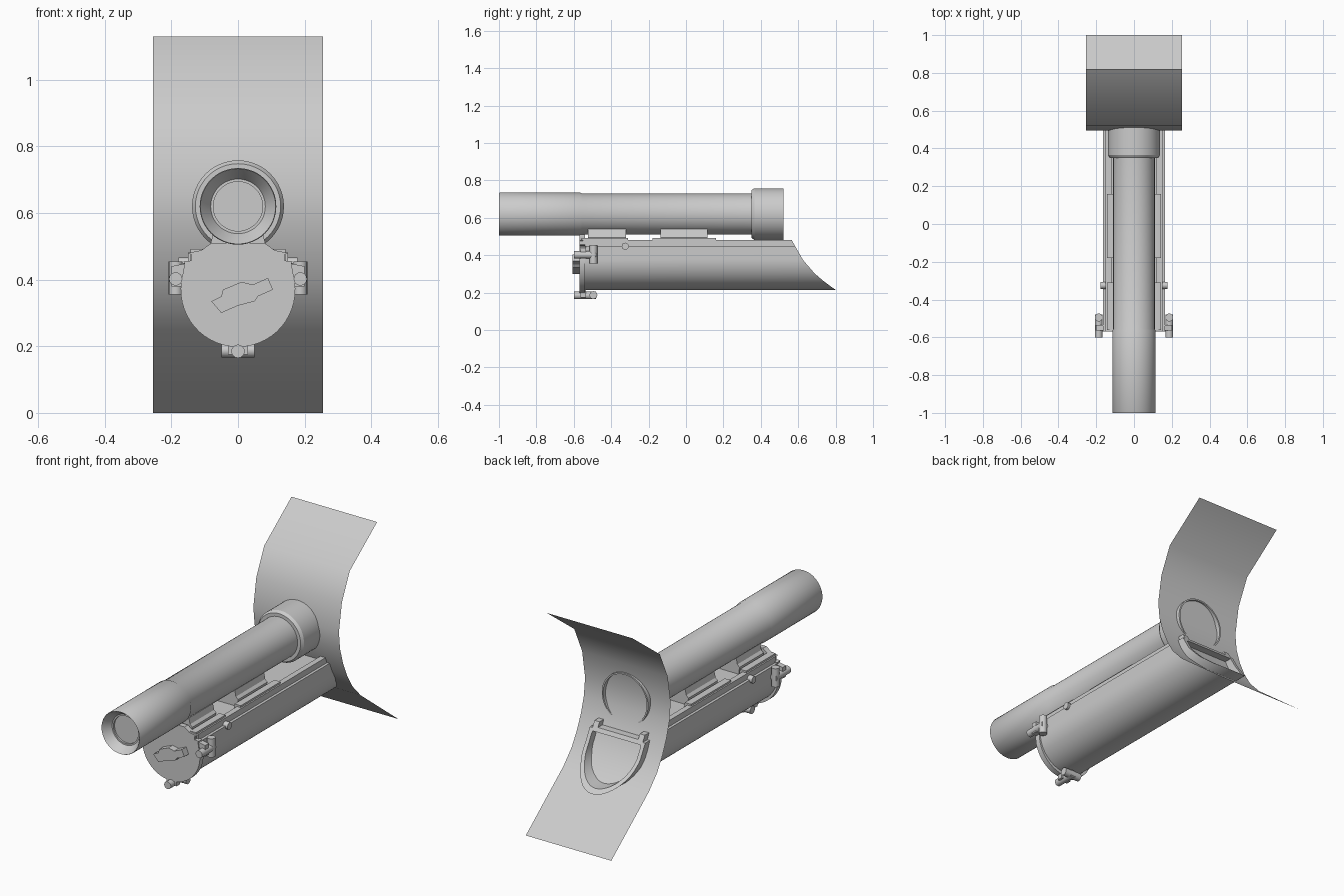
import bpy, bmesh, math
from mathutils import Vector

if "Cube" in bpy.data.objects:
    bpy.data.objects.remove(bpy.data.objects["Cube"])

grey = bpy.data.materials.new("matte_grey")
grey.diffuse_color = (0.6, 0.6, 0.6, 1)
grey.use_nodes = True
grey.node_tree.nodes["Principled BSDF"].inputs["Base Color"].default_value = grey.diffuse_color


def finish(name, bm, angle=30, solid=True):
    """Turn a bmesh into a named, shaded object."""
    if solid:
        bmesh.ops.recalc_face_normals(bm, faces=bm.faces)
    me = bpy.data.meshes.new(name)
    bm.to_mesh(me)
    bm.free()
    me.materials.append(grey)
    ob = bpy.data.objects.new(name, me)
    bpy.context.collection.objects.link(ob)
    bpy.ops.object.select_all(action='DESELECT')
    ob.select_set(True)
    bpy.context.view_layer.objects.active = ob
    bpy.ops.object.shade_smooth_by_angle(angle=math.radians(angle))
    return ob


def bridge(bm, a, b):
    for i in range(len(a)):
        j = (i + 1) % len(a)
        bm.faces.new((a[i], a[j], b[j], b[i]))


def lathe(name, profile, z, n=48):
    """Spin (y, radius) pairs around a lengthwise axis at height z."""
    bm = bmesh.new()
    rings = [[bm.verts.new((r * math.cos(2 * math.pi * k / n), y,
                            z + r * math.sin(2 * math.pi * k / n)))
              for k in range(n)] for y, r in profile]
    for a, b in zip(rings, rings[1:]):
        bridge(bm, a, b)
    bm.faces.new(rings[0])
    return finish(name, bm)


def prism(name, section, y0, y1):
    """Extrude an (x, z) section along y."""
    bm = bmesh.new()
    a = [bm.verts.new((x, y0, z)) for x, z in section]
    b = [bm.verts.new((x, y1, z)) for x, z in section]
    bridge(bm, a, b)
    bm.faces.new(a)
    bm.faces.new(b)
    return finish(name, bm)


def rod(name, p, q, r, n=16):
    p, q = Vector(p), Vector(q)
    bm = bmesh.new()
    bmesh.ops.create_cone(bm, cap_ends=True, segments=n, radius1=r, radius2=r,
                          depth=(q - p).length)
    bm.transform((q - p).to_track_quat('Z', 'Y').to_matrix().to_4x4())
    bmesh.ops.translate(bm, vec=(p + q) / 2, verts=bm.verts)
    return finish(name, bm)


def mirrored(half):
    """Close a right-hand half section with its left-hand mirror."""
    return half + [(-x, z) for x, z in reversed(half)]


# Curved shield, a single bent sheet
bm = bmesh.new()
curve = [(1, 0), (.68, .25), (.61, .325), (.565, .4), (.53, .48), (.505, .565),
         (.495, .66), (.52, .81), (.587, .955), (.82, 1.13)]
edges = [(bm.verts.new((-.255, y, z)), bm.verts.new((.255, y, z))) for y, z in curve]
for (a, b), (c, d) in zip(edges, edges[1:]):
    bm.faces.new((a, b, d, c))
finish("curved_shield", bm, 60, solid=False)

# Upper tube: recessed flared mouth, sleeve, long barrel
lathe("upper_tube", [(-.945, .074), (-.955, .074), (-.955, .082), (-.962, .086),
                     (-1, .113), (-.996, .115), (-.565, .115), (-.555, .110),
                     (.36, .110)], .62)
# Rear collar with an open lip passing through the shield
lathe("rear_collar", [(.35, .108), (.35, .128), (.365, .138), (.52, .138),
                      (.52, .130), (.42, .130)], .62)


# Lower trough body: round bottom, stepped rails, slanted hollow end
def slant(z):
    pts = [(.2, .82), (.215, .80), (.25, .75), (.30, .69), (.374, .626), (.49, .56)]
    for (z0, y0), (z1, y1) in zip(pts, pts[1:]):
        if z <= z1:
            return y0 + (y1 - y0) * (z - z0) / (z1 - z0)
    return pts[-1][1]


def trough(r, top):
    arc = [(r * math.sin(math.pi * k / 48), .38 - r * math.cos(math.pi * k / 48))
           for k in range(1, 25)]
    half = arc + top
    return [(0, .38 - r)] + half + [(-x, z) for x, z in reversed(half)]


outer = trough(.165, [(.165, .45), (.15, .45), (.15, .482), (.12, .482), (.12, .457)])
inner = trough(.145, [(.145, .428), (.142, .436), (.137, .437), (.132, .437), (.12, .437)])
bm = bmesh.new()
front = [bm.verts.new((x, -.55, z)) for x, z in outer]
back = [bm.verts.new((x, slant(z), z)) for x, z in outer]
rim = [bm.verts.new((x, slant(z), z)) for x, z in inner]
deep = [bm.verts.new((x, .45, z)) for x, z in inner]
for a, b in ((front, back), (back, rim), (rim, deep)):
    bridge(bm, a, b)
bm.faces.new(front)
bm.faces.new(deep)
finish("trough_body", bm)

# Front cap with shouldered top
half = [(.172 * math.sin(math.radians(a)), .37 - .172 * math.cos(math.radians(a)))
        for a in range(0, 106, 7)]
half += [(.16, .45), (.165, .455), (.14, .457), (.14, .475), (.15, .48),
         (.11, .488), (.08, .51)]
prism("front_cap", mirrored(half)[:-1], -.57, -.54)

# Tilted grip on the cap
prism("cap_grip", [(-.08, .335), (-.05, .30), (0, .322), (.05, .335), (.06, .35),
                   (.105, .37), (.09, .405), (.045, .385), (.01, .393),
                   (-.045, .37), (-.05, .35)], -.607, -.56)

# Saddle mounts between tube and body
flange = mirrored([(.142, .457), (.142, .492), (.105, .492), (.1, .457)])
saddle = mirrored([(.09, .457), (.095, .495), (.082, .508), (.075, .54)])
for tag, y0, y1, y2, y3 in (("front", -.56, -.31, -.525, -.32),
                            ("rear", -.18, .16, -.135, .115)):
    prism(tag + "_mount_flange", flange, y0, y1)
    prism(tag + "_mount_saddle", saddle, y2, y3)

# Side clamps and pins
for s, side in ((1, "right"), (-1, "left")):
    x = s * .187
    rod(side + "_clamp_bar", (x, -.495, .355), (x, -.495, .455), .021)
    rod(side + "_clamp_bolt", (x, -.60, .402), (x, -.48, .402), .020)
    prism(side + "_clamp_lug", [(s * .15, .38), (s * .2, .38), (s * .2, .44),
                                (s * .15, .45)], -.565, -.535)
    rod(side + "_pin", (s * .14, -.325, .448), (s * .178, -.325, .448), .019)

# Bottom clamp
rod("bottom_clamp_bar", (-.05, -.495, .187), (.05, -.495, .187), .021)
rod("bottom_clamp_bolt", (0, -.60, .185), (0, -.48, .185), .020)
prism("bottom_clamp_lug", [(-.03, .175), (.03, .175), (.03, .22), (-.03, .22)],
      -.565, -.535)
